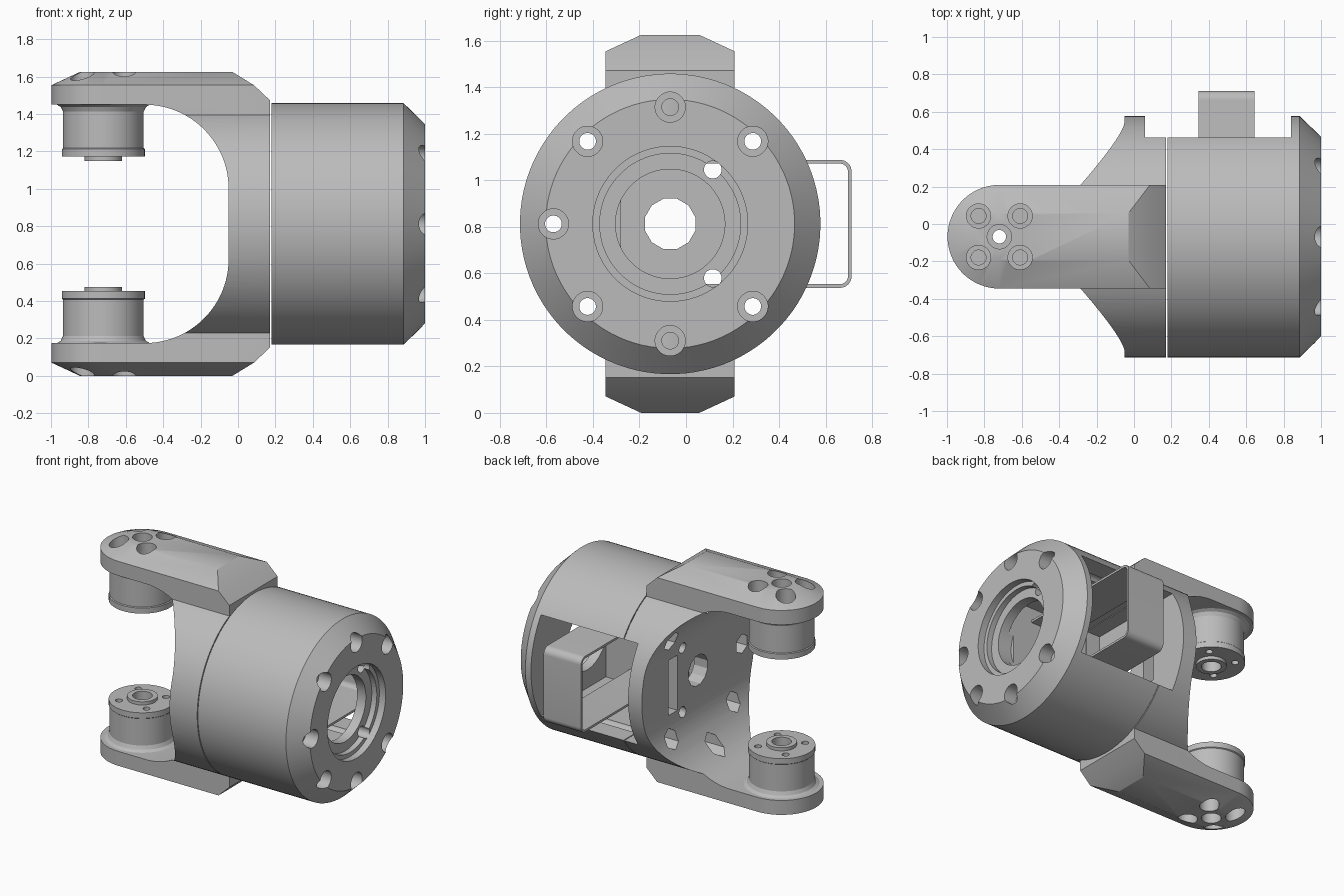
import bpy, bmesh
from math import sin, cos, pi, radians

if "Cube" in bpy.data.objects:
    bpy.data.objects.remove(bpy.data.objects["Cube"], do_unlink=True)

CY, CZ = -0.068, 0.8125          # drum axis
PIVOT = -0.72                    # pivot axis of the fork

grey = bpy.data.materials.new("machined_grey")
grey.use_nodes = True
COLOR = (0.5, 0.5, 0.5, 1)
grey.diffuse_color = COLOR
grey.node_tree.nodes["Principled BSDF"].inputs["Base Color"].default_value = COLOR


def loft(name, rings):
    """Closed solid through rings with equal point counts."""
    bm = bmesh.new()
    loops = [[bm.verts.new(p) for p in ring] for ring in rings]
    n = len(loops[0])
    for a, b in zip(loops, loops[1:]):
        for i in range(n):
            j = (i + 1) % n
            bm.faces.new((a[i], a[j], b[j], b[i]))
    bm.faces.new(loops[0])
    bm.faces.new(loops[-1])
    bmesh.ops.recalc_face_normals(bm, faces=bm.faces)
    mesh = bpy.data.meshes.new(name)
    bm.to_mesh(mesh)
    bm.free()
    mesh.materials.append(grey)
    ob = bpy.data.objects.new(name, mesh)
    bpy.context.collection.objects.link(ob)
    return ob


def angles(n):
    return [2 * pi * (i + 0.5) / n for i in range(n)]


def lathe_x(name, profile, n=96, dy=0, dz=0):
    return loft(name, [[(x, CY + dy + r * cos(a), CZ + dz + r * sin(a)) for a in angles(n)]
                       for r, x in profile])


def lathe_z(name, profile, side, n=64, dx=0, dy=0):
    return loft(name, [[(PIVOT + dx + r * cos(a), CY + dy + r * sin(a), CZ + side * h)
                        for a in angles(n)] for r, h in profile])


def box(name, x, y, z):
    return loft(name, [[(u, y[0], z[0]), (u, y[1], z[0]), (u, y[1], z[1]), (u, y[0], z[1])]
                       for u in x])


def boolean(target, tool, mode="DIFFERENCE"):
    bpy.context.view_layer.objects.active = target
    mod = target.modifiers.new("bool", "BOOLEAN")
    mod.operation, mod.object, mod.solver = mode, tool, "EXACT"
    bpy.ops.object.modifier_apply(modifier=mod.name)
    bpy.data.objects.remove(tool, do_unlink=True)


def bore_x(target, r, x0, x1, n=32, dy=0, dz=0):
    boolean(target, lathe_x("cutter", [(r, x0), (r, x1)], n, dy, dz))


def bore_z(target, r, h0, h1, side, n=32, dx=0, dy=0):
    boolean(target, lathe_z("cutter", [(r, h0), (r, h1)], side, n, dx, dy))


def cavity():
    return box("cutter", (0.06, 0.84), (-0.28, 0.9), (CZ - 0.367, CZ + 0.367))


# Motor drum with chamfered end, stepped bore and side window
drum = lathe_x("drum", [(0.646, 0.178), (0.646, 0.885), (0.535, 1.0)])
boolean(drum, cavity())
for r, depth in ((0.333, 0.95), (0.303, 0.91), (0.235, 0.8)):
    bore_x(drum, r, depth, 1.1, 64)

# Fork: disc plus two arms, hollowed by the rounded opening
fork = lathe_x("fork", [(0.646, -0.4), (0.646, 0.172)])


def arm_outline(r, end, z):
    tip = [(PIVOT - r * sin(a), CY + r * cos(a), z) for a in (pi * i / 32 for i in range(33))]
    return tip + [(end, CY - r, z), (end, CY + r, z)]


for side in (1, -1):
    sections = [(0.277, 0.172, 0.5), (0.277, 0.172, 0.66), (0.277, 0.085, 0.742),
                (0.125, -0.03, 0.8125)]
    arm = loft("arm", [arm_outline(r, end, CZ + side * h) for r, end, h in sections])
    boolean(fork, arm, "UNION")

arc = [(-0.5 + 0.45 * sin(a), 0.1875 + 0.45 * cos(a)) for a in (pi / 2 * i / 24 for i in range(25))]
outline = [(-1.3, 0.6375)] + arc
outline += [(x, -h) for x, h in reversed(outline)]
boolean(fork, loft("cutter", [[(x, y, CZ + h) for x, h in outline] for y in (-1, 1)]))
boolean(fork, cavity())

# Central hole, cable slot and small screw holes in the disc
bore_x(fork, 0.112, -0.2, 0.3, 12)
boolean(fork, box("cutter", (-0.2, 0.2), (0.17, 0.27), (CZ - 0.2, CZ + 0.2)))
for s in (1, -1):
    bore_x(fork, 0.038, -0.2, 0.2, 24, 0.183, s * 0.233)
    bore_x(drum, 0.038, 0.8, 1.1, 24, 0.183, s * 0.233)

# Bolt circle: counterbores in the drum, hexagon nut pockets in the fork
for k in range(1, 8):
    dy, dz = 0.502 * cos(k * pi / 4), 0.502 * sin(k * pi / 4)
    bore_x(drum, 0.065, 0.9, 1.1, 32, dy, dz)
    bore_x(drum, 0.036, 0.1, 1.1, 24, dy, dz)
    bore_x(fork, 0.036, -0.35, 0.3, 24, dy, dz)
    bore_x(fork, 0.07, -0.35, 0.04, 6, dy, dz)

# Pivot bosses and the screw holes through the arms
parts = [drum, fork]
for side, label in ((1, "upper"), (-1, "lower")):
    boss = lathe_z(label + "_pivot_boss", [(0.25, 0.638), (0.228, 0.625), (0.216, 0.6),
                   (0.216, 0.405), (0.222, 0.4), (0.222, 0.36), (0.1, 0.36), (0.1, 0.337)], side)
    bore_z(boss, 0.065, 0.3, 0.42, side)
    bore_z(boss, 0.036, 0.3, 0.7, side)
    bore_z(fork, 0.065, 0.7, 0.9, side)
    bore_z(fork, 0.036, 0.6, 0.9, side)
    for k in range(4):
        a = pi / 4 + k * pi / 2
        bore_z(boss, 0.024, 0.3, 0.42, side, 16, 0.157 * cos(a), 0.157 * sin(a))
        bore_z(fork, 0.065, 0.7, 0.9, side, 32, 0.157 * cos(a), 0.157 * sin(a))
        bore_z(fork, 0.04, 0.66, 0.9, side, 24, 0.157 * cos(a), 0.157 * sin(a))
    parts.append(boss)


# Thin U-shaped strap passing through the side window
def strap_edge(inset):
    half, out, r = 0.275 - inset, 0.712 - inset, 0.05 - inset
    corner = [(out - r + r * sin(a), half - r + r * cos(a)) for a in (pi / 2 * i / 8 for i in range(9))]
    upper = [(-0.285, half)] + corner
    return upper + [(y, -h) for y, h in reversed(upper)]


section = strap_edge(0) + strap_edge(0.016)[::-1]
parts.append(loft("cable_strap", [[(x, y, CZ + h) for y, h in section] for x in (0.345, 0.645)]))

# Smooth curved surfaces, keep machined edges crisp
for ob in bpy.context.selected_objects:
    ob.select_set(False)
for ob in parts:
    ob.select_set(True)
bpy.context.view_layer.objects.active = drum
bpy.ops.object.shade_smooth_by_angle(angle=radians(25))
